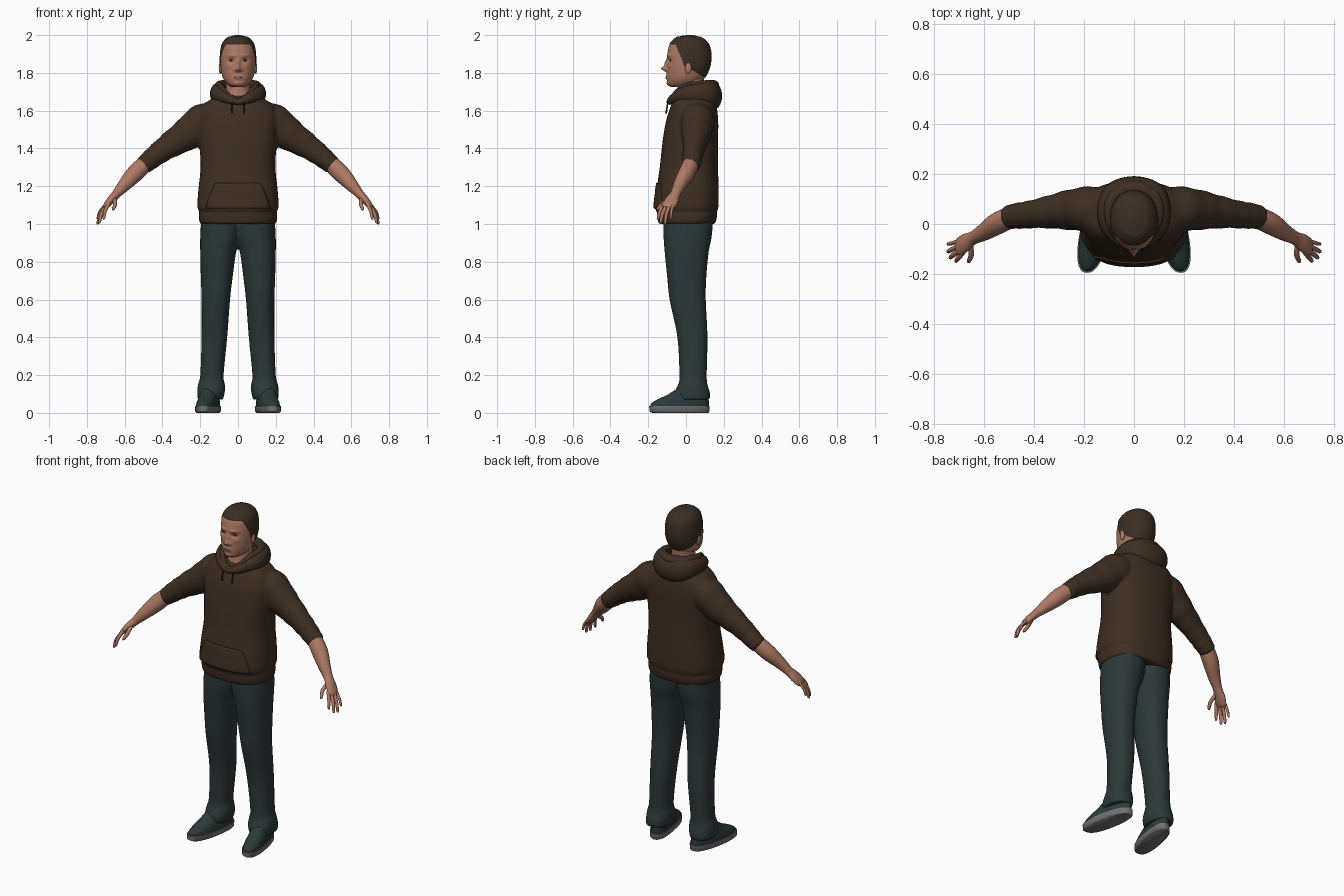
import bpy, bmesh
from math import sin, cos, pi, exp
from mathutils import Vector

cube = bpy.data.objects.get("Cube")
if cube:
    bpy.data.objects.remove(cube)


def material(name, r, g, b):
    m = bpy.data.materials.new(name)
    m.use_nodes = True
    m.diffuse_color = (r, g, b, 1)
    shader = m.node_tree.nodes["Principled BSDF"]
    shader.inputs["Base Color"].default_value = (r, g, b, 1)
    shader.inputs["Roughness"].default_value = 0.8
    return m


BROWN = material("brown cotton", .048, .028, .016)
CORD = material("dark cord", .025, .014, .009)
HAIR = material("brown hair", .045, .027, .017)
SKIN = material("skin", .42, .19, .125)
LIP = material("lip", .33, .13, .09)
EYE = material("eye", .13, .08, .06)
DENIM = material("dark teal denim", .025, .04, .041)
SHOE = material("dark teal shoe", .024, .042, .044)
SOLE = material("grey sole", .17, .17, .17)


def spline(rows, n, closed=False):
    """Smooth rows of numbers, n steps between neighbours."""
    m, out = len(rows), []
    for i in range(m if closed else m - 1):
        near = [rows[(i + k) % m if closed else min(max(i + k, 0), m - 1)]
                for k in (-1, 0, 1, 2)]
        for s in range(n):
            t = s / n
            out.append([(2 * b + (c - a) * t + (2 * a - 5 * b + 4 * c - d) * t * t
                         + (3 * b - a - 3 * c + d) * t ** 3) / 2
                        for a, b, c, d in zip(*near)])
    return out if closed else out + [list(rows[-1])]


def ellipse(centre, u, v, segs, power=2):
    def bend(w):
        return (abs(w) ** (2 / power)) * (1 if w > 0 else -1)
    angles = [2 * pi * i / segs for i in range(segs)]
    return [centre + u * bend(cos(a)) + v * bend(sin(a)) for a in angles]


def stack(rows, n=4, segs=32, power=2.0):
    """Level rings from rows of z, left x, right x, front y, back y."""
    return [ellipse(Vector(((a + b) / 2, (f + k) / 2, z)), Vector(((b - a) / 2, 0, 0)),
                    Vector((0, (k - f) / 2, 0)), segs, power)
            for z, a, b, f, k in spline(rows, n)]


def tube(rows, n=4, segs=20, closed=False, ref=(0, 1, 0), ripple=0):
    """Rings along a path from rows of x, y, z, radius along ref, other radius."""
    rows, rings = spline(rows, n, closed), []
    pts = [Vector(r[:3]) for r in rows]
    last = len(pts) - 1
    for i, r in enumerate(rows):
        ahead = pts[(i + 1) % len(pts)] if closed else pts[min(i + 1, last)]
        behind = pts[i - 1] if closed else pts[max(i - 1, 0)]
        t = (ahead - behind).normalized()
        u = Vector(ref)
        u = (u - t * u.dot(t)).normalized()
        swell = 1 + ripple * sin(i * 1.4)
        rings.append(ellipse(pts[i], u * r[3] * swell, t.cross(u) * r[4] * swell, segs))
    return rings


def flip(rings):
    return [[Vector((-p.x, p.y, p.z)) for p in ring] for ring in rings]


def part(name, shells, mats, closed=False, mirror=False, fuse=0, edit=None):
    bm = bmesh.new()
    for rings in shells:
        loops = [[bm.verts.new(p) for p in ring] for ring in rings]
        pairs = list(zip(loops, loops[1:] + loops[:1]))
        for a, b in pairs if closed else pairs[:-1]:
            for i in range(len(a)):
                bm.faces.new((a[i - 1], a[i], b[i], b[i - 1]))
        if not closed:
            bm.faces.new(loops[0])
            bm.faces.new(loops[-1])
    bmesh.ops.recalc_face_normals(bm, faces=bm.faces)
    if edit:
        edit(bm)
    for f in bm.faces:
        f.smooth = True
    for e in bm.edges:
        e.smooth = e.calc_face_angle(0) < .9
    return finish(name, bm, mats, mirror, fuse)


def finish(name, bm, mats, mirror=False, fuse=0):
    mesh = bpy.data.meshes.new(name)
    bm.to_mesh(mesh)
    bm.free()
    for m in mats:
        mesh.materials.append(m)
    ob = bpy.data.objects.new(name, mesh)
    bpy.context.collection.objects.link(ob)
    if mirror:
        ob.modifiers.new("Mirror", "MIRROR").use_mirror_merge = False
    if fuse:
        remesh = ob.modifiers.new("Fuse", "REMESH")
        remesh.mode, remesh.voxel_size, remesh.use_smooth_shade = "VOXEL", fuse, True
        soften = ob.modifiers.new("Soften", "SMOOTH")
        soften.factor, soften.iterations = .5, 4
    return ob


def ball(name, x, y, z, rx, ry, rz, mat, mirror=True):
    rows = [(z + rz * cos(a), x - rx * sin(a), x + rx * sin(a), y - ry * sin(a), y + ry * sin(a))
            for a in [.1 + (pi - .2) * i / 10 for i in range(11)]]
    part(name, [stack(rows, 1, 20)], [mat], mirror=mirror)


def even(rows):
    return [(z, -w, w, f, b) for z, w, f, b in rows]


# Hooded top: body with hem band, and both sleeves
body = even([(1, .203, -.145, .155), (1.045, .208, -.152, .165), (1.063, .203, -.153, .163),
             (1.09, .215, -.165, .171), (1.18, .21, -.156, .172), (1.3, .198, -.139, .17),
             (1.42, .204, -.126, .169), (1.52, .212, -.111, .171), (1.58, .21, -.096, .168),
             (1.63, .185, -.078, .16), (1.665, .135, -.062, .14), (1.685, .09, -.04, .12)])
sleeve = tube([(.1, .06, 1.575, .08, .07), (.18, .06, 1.545, .09, .095),
               (.27, .055, 1.475, .078, .086), (.36, .045, 1.418, .062, .069),
               (.43, .036, 1.368, .054, .058), (.47, .032, 1.335, .052, .053),
               (.508, .026, 1.305, .046, .046)], 5, 28, ripple=.025)
part("hooded_top", [stack(body, 5, 56, 2.5), sleeve, flip(sleeve)], [BROWN], fuse=.009)

# Front pouch pocket, following the body
outline = spline(body, 8)
bm = bmesh.new()
grid = []
for i in range(13):
    z = 1.08 + .0115 * i
    _, _, half, front, back = min(outline, key=lambda r: abs(r[0] - z))
    reach = .172 - .05 * (i / 12) ** 1.4
    xs = [reach * (j / 10 - 1) for j in range(21)]
    grid.append([bm.verts.new((x, (front + back) / 2 - .004 - (back - front) / 2
                               * (1 - (abs(x) / half) ** 2.5) ** .4, z)) for x in xs])
for a, b in zip(grid, grid[1:]):
    for j in range(20):
        bm.faces.new((a[j], a[j + 1], b[j + 1], b[j])).smooth = True
pocket = finish("pouch_pocket", bm, [BROWN])
pocket.modifiers.new("Smooth", "SMOOTH").iterations = 3
thick = pocket.modifiers.new("Thickness", "SOLIDIFY")
thick.thickness, thick.offset = .007, 0


# Hood lying round the neck: a thick roll and a thinner rim
def loop(half):
    return half + [(-r[0],) + r[1:] for r in half[-2:0:-1]]


roll = loop([(0, -.085, 1.645, .014, .018), (.055, -.07, 1.662, .025, .022),
             (.1, -.012, 1.683, .042, .034), (.112, .06, 1.69, .054, .036),
             (.08, .125, 1.685, .066, .042), (0, .147, 1.678, .072, .044)])
rim = loop([(0, -.08, 1.655, .01, .014), (.055, -.06, 1.678, .02, .016),
            (.09, -.01, 1.715, .026, .018), (.1, .06, 1.733, .024, .022),
            (.072, .118, 1.736, .026, .026), (0, .145, 1.736, .026, .03)])
part("hood_roll", [tube(roll, 6, 20, True, (0, 0, 1))], [BROWN], closed=True)
part("hood_rim", [tube(rim, 6, 16, True, (0, 0, 1))], [BROWN], closed=True)
part("drawstrings", [tube([(.028, -.095, 1.655, .004, .004), (.034, -.1, 1.62, .004, .004),
                           (.033, -.106, 1.585, .005, .005)], 3, 8)], [CORD], mirror=True)

# Trousers
leg = [(1.02, -.02, .195, -.12, .143), (.93, -.012, .2, -.119, .136), (.85, .01, .2, -.113, .12),
       (.72, .028, .197, -.1, .108), (.6, .042, .193, -.087, .105), (.4, .057, .193, -.046, .114),
       (.2, .076, .2, -.035, .11), (.15, .069, .212, -.042, .114), (.11, .07, .216, -.06, .126),
       (.07, .08, .214, -.055, .126)]
part("trousers", [stack(leg, 6, 36, 2.2)], [DENIM], mirror=True, fuse=.009)


# Shoes, toes turned outward
def turn_out(bm):
    for v in bm.verts:
        v.co.x -= .18 * (v.co.y + .035)


part("shoe_soles", [stack([(0, .108, .21, -.18, .118), (.008, .1, .217, -.193, .124),
                           (.036, .1, .217, -.195, .125)], 1, 40, 2.4)],
     [SOLE], mirror=True, edit=turn_out)
part("shoe_uppers", [stack([(.03, .104, .213, -.19, .121), (.05, .105, .212, -.184, .121),
                            (.072, .108, .209, -.15, .12), (.095, .112, .205, -.1, .118),
                            (.13, .118, .2, -.045, .11)], 4, 40, 2.3)],
     [SHOE], mirror=True, edit=turn_out)

# Forearms, palms, fingers and thumbs
arm = tube([(.46, .04, 1.35, .04, .04), (.54, .005, 1.273, .044, .046), (.6, -.033, 1.208, .034, .035),
            (.643, -.056, 1.16, .027, .024), (.673, -.074, 1.127, .036, .021),
            (.698, -.091, 1.096, .035, .016), (.707, -.096, 1.084, .028, .009)], 4, 24)


def digit(base, middle, tip, r):
    return tube([(*base, r, r), (*middle, r, r), (*tip, r * .75, r * .75),
                 (tip[0], tip[1], tip[2] - .005, r * .3, r * .3)], 4, 10)


digits = [digit((.682, -.115, 1.11), (.703, -.137, 1.07), (.71, -.148, 1.03), .0095),
          digit((.692, -.102, 1.1), (.722, -.124, 1.055), (.733, -.134, 1.01), .01),
          digit((.7, -.086, 1.098), (.731, -.104, 1.05), (.742, -.11, 1.006), .0095),
          digit((.704, -.069, 1.1), (.732, -.078, 1.064), (.743, -.08, 1.03), .008),
          digit((.655, -.075, 1.14), (.65, -.122, 1.108), (.66, -.148, 1.08), .011)]
part("arms_and_hands", [arm] + digits, [SKIN], mirror=True)

# Neck
part("neck", [stack(even([(1.62, .085, -.06, .1), (1.665, .072, -.052, .095),
                          (1.72, .064, -.043, .092), (1.8, .066, -.04, .1)]), 4, 40)], [SKIN])

# Head: x, z, width, height and depth of each feature pressed into the face
features = [(0, 1.822, .013, .014, -.03), (0, 1.85, .01, .02, -.013), (.018, 1.815, .008, .009, -.008),
            (.036, 1.866, .017, .011, .012), (.035, 1.892, .025, .008, -.006),
            (.05, 1.835, .018, .015, -.004), (0, 1.742, .022, .012, -.005),
            (0, 1.778, .026, .013, -.006), (0, 1.779, .024, .003, .004)]


def hairline(y):
    if y < -.01:
        return 1.95 - .11 * min(max((y + .055) / .045, 0), 1)
    return 1.84 - .6 * (y + .01)


def sculpt(bm):
    for f in bm.faces:
        c = f.calc_center_median()
        f.material_index = int(c.z > hairline(c.y))
    bm.normal_update()
    for v in bm.verts:
        if v.co.z < 1.99 and all(f.material_index for f in v.link_faces):
            v.co += v.normal * .003
        if v.co.y < 0:
            for x, z, w, h, depth in features:
                v.co.y += depth * exp(-((abs(v.co.x) - x) / w) ** 2 - ((v.co.z - z) / h) ** 2)


skull = even([(2, .012, .005, .035), (1.994, .037, -.032, .062), (1.978, .064, -.062, .095),
              (1.95, .084, -.086, .12), (1.91, .092, -.097, .131), (1.87, .094, -.1, .132),
              (1.83, .092, -.1, .125), (1.79, .085, -.101, .108), (1.76, .073, -.1, .088),
              (1.738, .055, -.096, .07), (1.724, .036, -.078, .06)])
part("head", [stack(skull, 9, 112, 2.1)], [SKIN, HAIR], edit=sculpt)
ball("ears", .093, .012, 1.825, .009, .017, .03, SKIN)
ball("eyes", .036, -.081, 1.866, .013, .007, .005, EYE)
ball("lips", 0, -.105, 1.774, .022, .004, .005, LIP, False)
